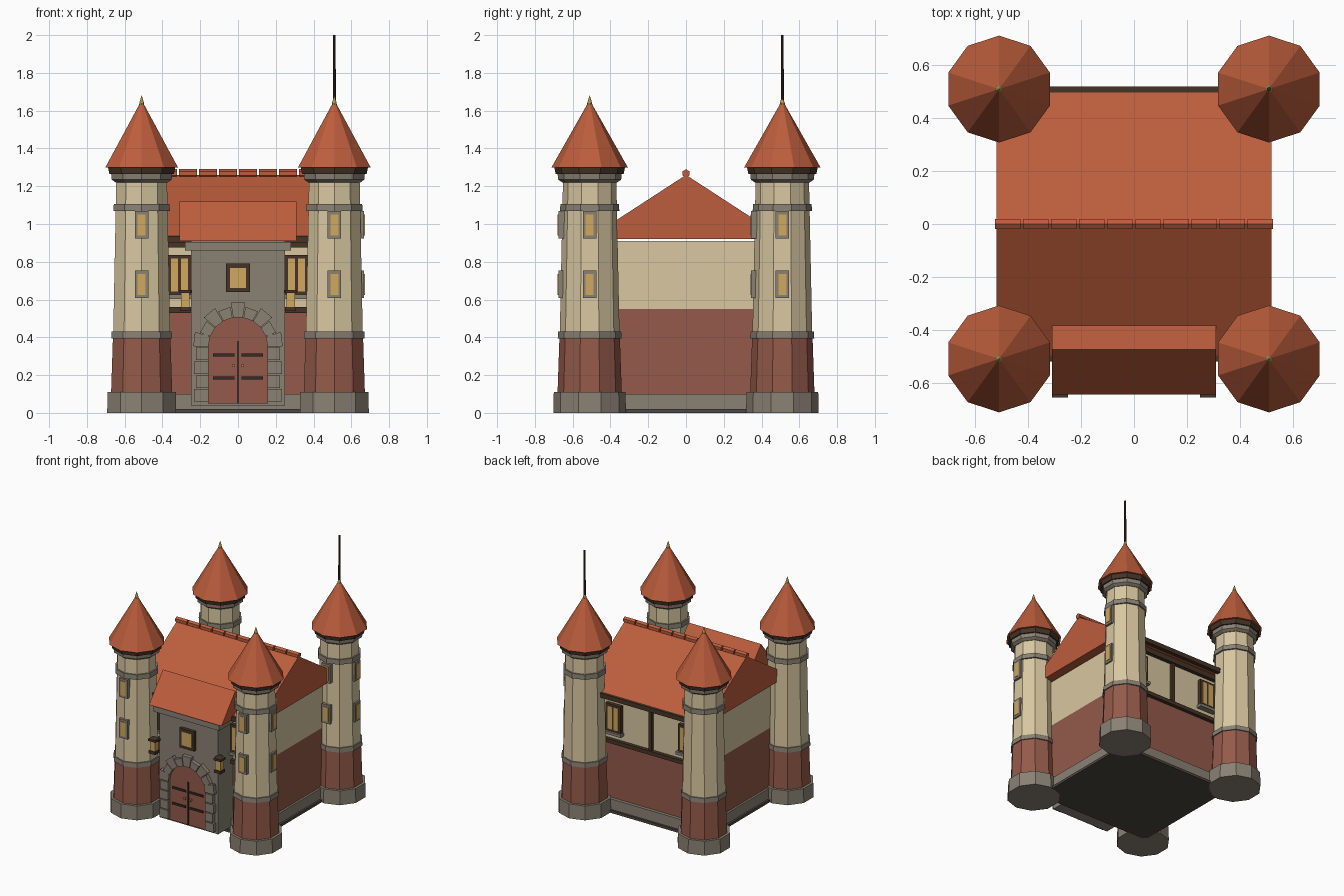
import bpy, bmesh, math

if "Cube" in bpy.data.objects:
    bpy.data.objects.remove(bpy.data.objects["Cube"])


def srgb(r, g, b):
    return [((c / 255 + 0.055) / 1.055) ** 2.4 for c in (r, g, b)] + [1.0]


def material(name, *rgb):
    m = bpy.data.materials.new(name)
    m.diffuse_color = srgb(*rgb)
    m.use_nodes = True
    m.node_tree.nodes["Principled BSDF"].inputs["Base Color"].default_value = m.diffuse_color
    return m


ROOF = material("red_tile", 188, 93, 60)
BRICK = material("brick", 148, 90, 74)
STONE = material("grey_stone", 138, 129, 116)
PLASTER = material("cream_plaster", 216, 199, 160)
TIMBER = material("dark_timber", 70, 52, 38)
GLASS = material("amber_glass", 208, 168, 96)
IRON = material("dark_iron", 52, 44, 40)
GOLD = material("finial_gold", 176, 146, 74)
SLAB = material("dark_slab", 78, 72, 64)


def make(name, verts, faces, mat):
    me = bpy.data.meshes.new(name)
    me.from_pydata(verts, [], faces)
    bm = bmesh.new()
    bm.from_mesh(me)
    bmesh.ops.recalc_face_normals(bm, faces=bm.faces)
    bm.to_mesh(me)
    bm.free()
    me.materials.append(mat)
    ob = bpy.data.objects.new(name, me)
    bpy.context.collection.objects.link(ob)
    return ob


def prism(name, profile, a, b, axis, mat):
    """Extrude a 2D profile: axis x takes (y, z), axis y takes (x, z)."""
    n = len(profile)
    at = lambda p, t: (t, p[0], p[1]) if axis == "x" else (p[0], t, p[1])
    verts = [at(p, t) for t in (a, b) for p in profile]
    faces = [tuple(range(n)), tuple(range(n, 2 * n))]
    faces += [(i, (i + 1) % n, n + (i + 1) % n, n + i) for i in range(n)]
    return make(name, verts, faces, mat)


def box(name, x, y, z, mat):
    """Box from (low, high) ranges."""
    return prism(name, [(x[0], z[0]), (x[1], z[0]), (x[1], z[1]), (x[0], z[1])],
                 y[0], y[1], "y", mat)


def block(name, c, s, mat):
    """Box from centre and full size."""
    return box(name, *[(c[i] - s[i] / 2, c[i] + s[i] / 2) for i in range(3)], mat)


def lathe(name, cx, cy, rings, mat, n=10):
    """Faceted turned part from (radius, z) rings, with a corner facing +y."""
    verts, faces = [], []
    for r, z in rings:
        for i in range(n):
            t = math.pi / 2 + i * math.tau / n
            verts.append((cx + r * math.cos(t), cy + r * math.sin(t), z))
    for k in range(len(rings) - 1):
        for i in range(n):
            j = (i + 1) % n
            faces.append((k * n + i, k * n + j, (k + 1) * n + j, (k + 1) * n + i))
    faces += [tuple(range(n)), tuple(range((len(rings) - 1) * n, len(rings) * n))]
    return make(name, verts, faces, mat)


# Corner towers
TOWER = [
    ("tower_foot", [(0.192, 0), (0.19, 0.11)], STONE),
    ("tower_brick", [(0.17, 0.11), (0.16, 0.40)], BRICK),
    ("tower_low_band", [(0.169, 0.395), (0.167, 0.43)], STONE),
    ("tower_shaft", [(0.158, 0.43), (0.141, 1.24)], PLASTER),
    ("tower_high_band", [(0.157, 1.07), (0.155, 1.107)], STONE),
    ("tower_collar", [(0.145, 1.22), (0.167, 1.235), (0.17, 1.27)], STONE),
    ("tower_eave", [(0.18, 1.265), (0.187, 1.30)], TIMBER),
    ("tower_roof", [(0.202, 1.30), (0.012, 1.635)], ROOF),
    ("tower_finial", [(0.015, 1.625), (0.013, 1.64), (0.001, 1.68)], GOLD),
]
for sx in (-1, 1):
    for sy in (-1, 1):
        cx, cy = 0.51 * sx, 0.51 * sy
        for name, rings, mat in TOWER:
            lathe(name, cx, cy, rings, mat)
        # Slit windows face the front, and the right on the right-hand towers
        for z in (0.68, 0.995):
            block("tower_window_frame", (cx, cy - 0.145, z), (0.07, 0.04, 0.145), STONE)
            block("tower_window_pane", (cx, cy - 0.147, z), (0.043, 0.044, 0.11), GLASS)
            if sx > 0:
                block("tower_window_frame", (cx + 0.135, cy, z), (0.045, 0.07, 0.145), STONE)
                block("tower_window_pane", (cx + 0.137, cy, z), (0.049, 0.043, 0.11), GLASS)
lathe("flagpole", 0.51, 0.51, [(0.008, 1.64), (0.007, 2.0)], IRON, 8)

# Hall walls in stacked layers
block("ground_slab", (0, 0, 0.01), (0.98, 0.92, 0.02), SLAB)
block("hall_plinth", (0, 0, 0.06), (0.95, 0.89, 0.08), STONE)
block("hall_brick_wall", (0, 0, 0.325), (0.92, 0.84, 0.45), BRICK)
block("hall_plaster_wall", (0, 0, 0.73), (0.92, 0.84, 0.36), PLASTER)

# Hall roof with ridge tiles
prism("hall_roof", [(-0.5, 0.92), (0.5, 0.92), (0.5, 0.935), (0, 1.26), (-0.5, 0.935)],
      -0.52, 0.52, "x", ROOF)
hexagon = [(0.021 * math.sin(i * math.tau / 6), 1.268 + 0.022 * math.cos(i * math.tau / 6))
           for i in range(6)]
for i in range(10):
    x = -0.525 + i * 0.106
    prism("ridge_tile", hexagon, x, x + 0.096, "x", ROOF)

# Timber framing and paired windows on front and back walls
for s in (-1, 1):
    block("eave_board", (0, s * 0.505, 0.92), (0.84, 0.03, 0.035), TIMBER)
    block("top_beam", (0, s * 0.43, 0.895), (0.86, 0.04, 0.04), TIMBER)
    block("sill_beam", (0, s * 0.43, 0.545), (0.86, 0.035, 0.03), TIMBER)
    block("centre_post", (0, s * 0.425, 0.72), (0.028, 0.03, 0.33), TIMBER)
    for x in (-0.31, 0.31):
        block("hall_window_frame", (x, s * 0.43, 0.73), (0.13, 0.04, 0.21), TIMBER)
        block("hall_window_sill", (x, s * 0.44, 0.615), (0.15, 0.05, 0.022), STONE)
        for dx in (-0.027, 0.027):
            block("hall_window_pane", (x + dx, s * 0.431, 0.73), (0.038, 0.044, 0.175), GLASS)

# Gatehouse
FRONT = -0.60
box("gatehouse_wall", (-0.25, 0.25), (FRONT, -0.38), (0.04, 0.92), STONE)
box("gatehouse_cornice", (-0.28, 0.28), (-0.63, -0.40), (0.86, 0.905), STONE)
prism("gatehouse_roof", [(-0.645, 0.91), (-0.375, 0.91), (-0.375, 1.0), (-0.475, 1.118)],
      -0.31, 0.31, "x", ROOF)
block("gate_window_frame", (0, FRONT, 0.715), (0.125, 0.05, 0.15), TIMBER)
block("gate_window_pane", (0, FRONT, 0.715), (0.085, 0.054, 0.105), GLASS)

# Arched door with straps and handles
ARC_Z, ARC_R = 0.35, 0.16
door = [(-ARC_R, 0.05), (ARC_R, 0.05)]
door += [(ARC_R * math.cos(math.pi * i / 12), ARC_Z + ARC_R * math.sin(math.pi * i / 12))
         for i in range(13)]
prism("arched_door", door, FRONT - 0.008, FRONT + 0.01, "y", BRICK)
block("door_gap", (0, FRONT - 0.008, 0.215), (0.012, 0.012, 0.33), IRON)
for s in (-1, 1):
    for z in (0.185, 0.307):
        block("door_strap", (s * 0.075, FRONT - 0.01, z), (0.115, 0.014, 0.015), IRON)
    block("door_handle", (s * 0.025, FRONT - 0.014, 0.25), (0.014, 0.02, 0.014), GOLD)

# Stone door surround: jamb blocks and wedge stones of uneven length
for s in (-1, 1):
    for k in range(5):
        w = 0.075 if k % 2 == 0 else 0.066
        block("jamb_stone", (s * (0.157 + w / 2), FRONT - 0.01, 0.093 + k * 0.073),
              (w, 0.04, 0.066), STONE)
for k in range(9):
    a, b = math.pi * k / 9 + 0.012, math.pi * (k + 1) / 9 - 0.012
    outer = 0.238 if k % 2 == 0 else 0.215
    wedge = [(r * math.cos(t), ARC_Z + r * math.sin(t))
             for r, t in ((0.157, a), (outer, a), (outer, b), (0.157, b))]
    prism("arch_stone", wedge, FRONT - 0.03, FRONT + 0.01, "y", STONE)

# Lanterns beside the gate
for s in (-1, 1):
    x, y = s * 0.28, -0.625
    block("lantern_glass", (x, y, 0.60), (0.044, 0.044, 0.08), GLASS)
    block("lantern_base", (x, y, 0.55), (0.056, 0.056, 0.022), TIMBER)
    block("lantern_cap", (x, y, 0.643), (0.06, 0.06, 0.016), TIMBER)
    block("lantern_bracket", (s * 0.258, -0.605, 0.643), (0.03, 0.05, 0.014), IRON)
